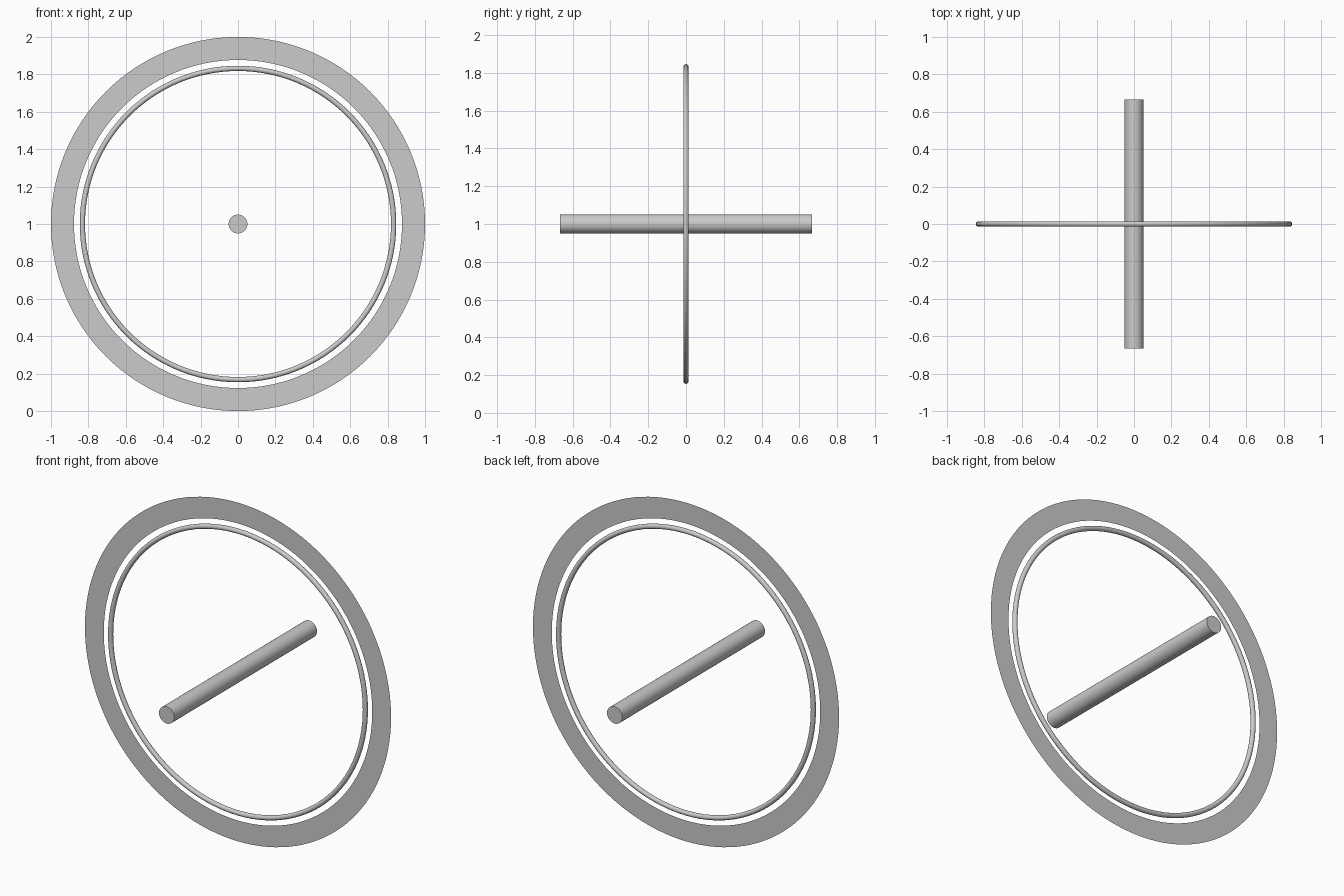
import bpy, bmesh, math

if "Cube" in bpy.data.objects:
    bpy.data.objects.remove(bpy.data.objects["Cube"])

CENTRE = (0, 0, 1)
TURN = (math.pi / 2, 0, 0)


def smooth(obj):
    bpy.context.view_layer.objects.active = obj
    obj.select_set(True)
    bpy.ops.object.shade_smooth_by_angle(angle=math.radians(40))
    obj.select_set(False)


# Flat outer rim: a paper-thin ring
def flat_ring(name, outer, inner, sides):
    bm = bmesh.new()
    loops = [[bm.verts.new((r * math.cos(2 * math.pi * i / sides), 0,
                            r * math.sin(2 * math.pi * i / sides)))
              for i in range(sides)] for r in (outer, inner)]
    for i in range(sides):
        j = (i + 1) % sides
        bm.faces.new((loops[0][i], loops[1][i], loops[1][j], loops[0][j]))
    bmesh.ops.recalc_face_normals(bm, faces=bm.faces)
    mesh = bpy.data.meshes.new(name)
    bm.to_mesh(mesh)
    bm.free()
    obj = bpy.data.objects.new(name, mesh)
    obj.location = CENTRE
    bpy.context.collection.objects.link(obj)


flat_ring("outer_rim", 1.0, 0.877, 128)

# Thin round inner hoop
bpy.ops.mesh.primitive_torus_add(major_radius=0.832, minor_radius=0.014,
                                 major_segments=128, minor_segments=16,
                                 location=CENTRE, rotation=TURN)
hoop = bpy.context.object
hoop.name = "inner_hoop"
smooth(hoop)

# Axle through the middle, running front to back
bpy.ops.mesh.primitive_cylinder_add(vertices=48, radius=0.05, depth=1.332,
                                    location=CENTRE, rotation=TURN)
axle = bpy.context.object
axle.name = "axle"
smooth(axle)
